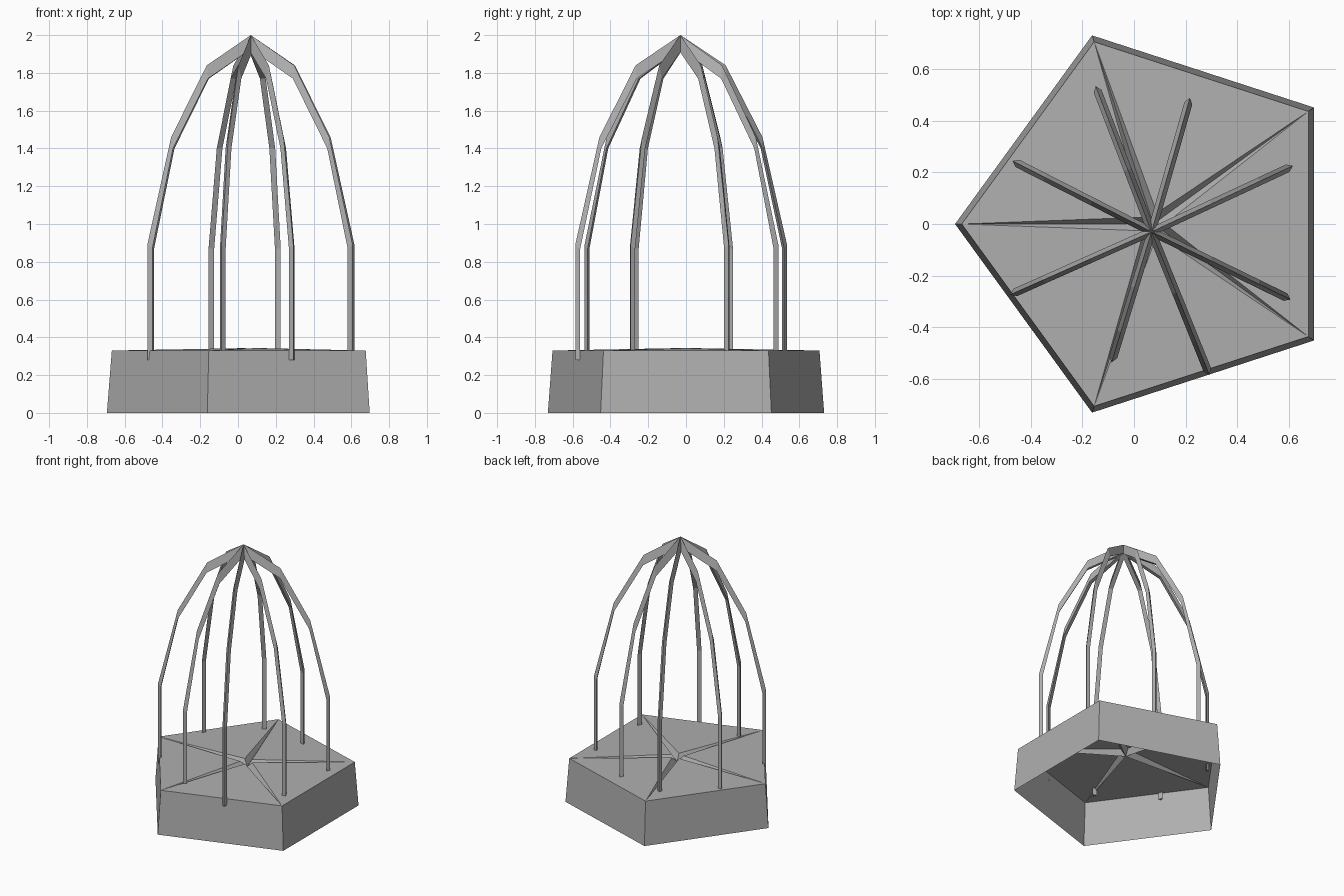
import bpy
import bmesh
from math import cos, sin, pi, radians
from mathutils import Vector

if "Cube" in bpy.data.objects:
    bpy.data.objects.remove(bpy.data.objects["Cube"])

grey = bpy.data.materials.new("dark_grey")
grey.diffuse_color = (0.43, 0.43, 0.43, 1)
grey.use_nodes = True
grey.node_tree.nodes["Principled BSDF"].inputs["Base Color"].default_value = grey.diffuse_color


def finish(bm, name):
    bmesh.ops.recalc_face_normals(bm, faces=bm.faces[:])
    me = bpy.data.meshes.new(name)
    bm.to_mesh(me)
    bm.free()
    me.materials.append(grey)
    ob = bpy.data.objects.new(name, me)
    bpy.context.collection.objects.link(ob)
    return ob


# Pentagonal base: open underneath, grooves from corners to a sunken centre
CX = 0.075
bm = bmesh.new()


def ring(r, z, offset=0.0):
    return [bm.verts.new((CX + r * cos(pi + offset + i * 2 * pi / 5),
                          r * sin(pi + offset + i * 2 * pi / 5), z)) for i in range(5)]


bottom = ring(0.769, 0.0)
rim = ring(0.743, 0.33)
inner = ring(0.045, 0.343, pi / 5)
centre = bm.verts.new((CX, 0, 0.30))
for i in range(5):
    j = (i + 1) % 5
    bm.faces.new((bottom[i], bottom[j], rim[j], rim[i]))
    bm.faces.new((rim[i], rim[j], inner[i]))
    bm.faces.new((rim[i], inner[i], centre))
    bm.faces.new((rim[j], centre, inner[i]))
finish(bm, "pentagon_base")

# Cage ribs: angle in degrees and foot radius, around a shared apex
APEX = Vector((0.068, -0.03, 0))
RIBS = [(111, 0.605), (74, 0.54), (25, 0.605), (-26, 0.60),
        (-68, 0.60), (-107, 0.53), (204, 0.60), (153, 0.605)]
# fraction of foot radius, inset, outer height, inner height
PROFILE = [(1.0, 0.022, 0.28, 0.28), (1.0, 0.022, 0.89, 0.87),
           (0.77, 0.004, 1.46, 1.40), (0.425, 0.0, 1.84, 1.77),
           (0.0, 0.0, 2.0, 1.93)]
HALF_WIDTH = 0.016

for n, (deg, radius) in enumerate(RIBS):
    a = radians(deg)
    out = Vector((cos(a), sin(a), 0))
    side = Vector((-sin(a), cos(a), 0)) * HALF_WIDTH
    bm = bmesh.new()
    # triangular section with its ridge on the outside
    sections = []
    for f, inset, z_out, z_in in PROFILE:
        ridge = APEX + out * (f * radius) + Vector((0, 0, z_out))
        back = APEX + out * (f * radius - inset) + Vector((0, 0, z_in))
        sections.append([bm.verts.new(p) for p in (ridge, back + side, back - side)])
    for s, t in zip(sections, sections[1:]):
        for k in range(3):
            m = (k + 1) % 3
            bm.faces.new((s[k], s[m], t[m], t[k]))
    bm.faces.new(sections[0])
    bm.faces.new(sections[-1])
    finish(bm, f"cage_rib_{n + 1}")
